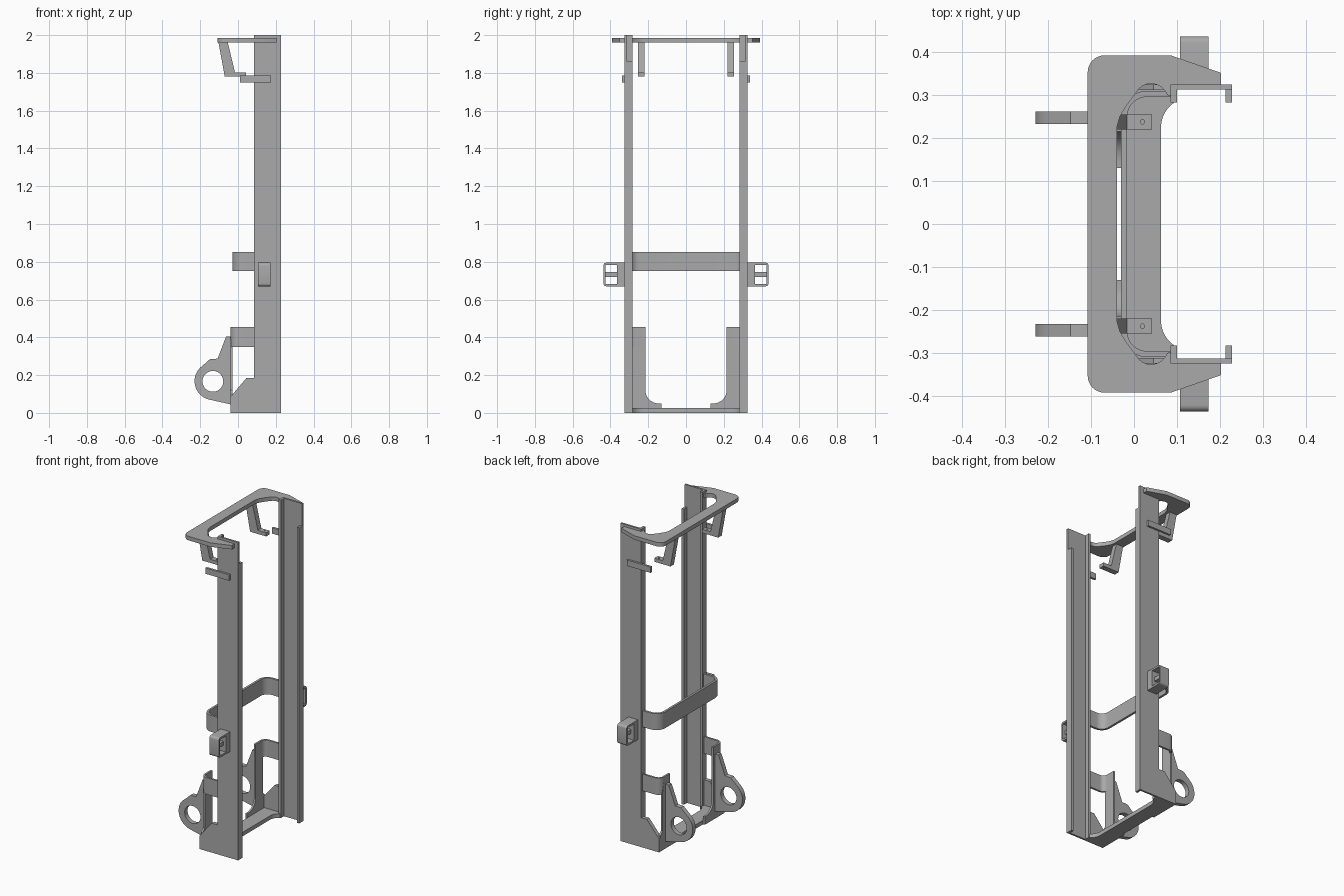
import bpy, bmesh
from math import cos, sin, radians, pi
from mathutils import Matrix

if "Cube" in bpy.data.objects:
    bpy.data.objects.remove(bpy.data.objects["Cube"], do_unlink=True)

grey = bpy.data.materials.new("steel_grey")
grey.use_nodes = True
COLOUR = (0.40, 0.40, 0.40, 1)
grey.diffuse_color = COLOUR
grey.node_tree.nodes["Principled BSDF"].inputs["Base Color"].default_value = COLOUR

# Columns map outline u, outline v and thickness w to world axes
AXES = {
    "x": Matrix(((0, 0, 1), (1, 0, 0), (0, 1, 0))),
    "y": Matrix(((1, 0, 0), (0, 0, 1), (0, 1, 0))),
    "z": Matrix.Identity(3),
}


def arc(cx, cy, r, a, b, n=8):
    return [(cx + r * cos(radians(a + (b - a) * i / n)),
             cy + r * sin(radians(a + (b - a) * i / n))) for i in range(n + 1)]


def rect(u0, v0, u1, v1):
    return [(u0, v0), (u1, v0), (u1, v1), (u0, v1)]


def both(half):
    """Close a +y half outline with its mirror image."""
    return half + [(x, -y) for x, y in reversed(half)]


def prism(name, axis, w0, w1, *loops, flip=False):
    """Extrude an outline, with further loops as holes, along an axis."""
    curve = bpy.data.curves.new(name, "CURVE")
    curve.dimensions = "2D"
    curve.fill_mode = "BOTH"
    curve.extrude = (w1 - w0) / 2
    for loop in loops:
        spline = curve.splines.new("POLY")
        spline.points.add(len(loop) - 1)
        for p, (u, v) in zip(spline.points, loop):
            p.co = (u, v, 0, 1)
        spline.use_cyclic_u = True
    temp = bpy.data.objects.new(name + "_outline", curve)
    mesh = bpy.data.meshes.new_from_object(temp)
    bpy.data.objects.remove(temp)
    bpy.data.curves.remove(curve)
    bm = bmesh.new()
    bm.from_mesh(mesh)
    bmesh.ops.translate(bm, verts=bm.verts, vec=(0, 0, (w0 + w1) / 2))
    bm.transform(AXES[axis].to_4x4())
    if flip:
        bm.transform(Matrix.Diagonal((1, -1, 1, 1)))
    bmesh.ops.remove_doubles(bm, verts=bm.verts, dist=0.0001)
    bmesh.ops.recalc_face_normals(bm, faces=bm.faces)
    bm.to_mesh(mesh)
    bm.free()
    mesh.name = name
    mesh.materials.clear()
    mesh.materials.append(grey)
    obj = bpy.data.objects.new(name, mesh)
    bpy.context.collection.objects.link(obj)
    bpy.context.view_layer.objects.active = obj
    obj.select_set(True)
    bpy.ops.object.shade_smooth_by_angle(angle=radians(25))
    obj.select_set(False)
    return obj


def pair(name, *args):
    """Matching parts on the front (-y) and back (+y) sides."""
    prism("back_" + name, *args)
    prism("front_" + name, *args, flip=True)


# Upright channel rails, the outer lip stopping short of the top
pair("rail", "z", 0, 1.86, [
    (0.085, 0.325), (0.085, 0.283), (0.1, 0.283), (0.1, 0.313),
    (0.213, 0.313), (0.213, 0.283), (0.228, 0.283), (0.228, 0.325)])
pair("rail_top", "z", 1.86, 2.0, [
    (0.085, 0.325), (0.085, 0.283), (0.1, 0.283), (0.1, 0.313),
    (0.228, 0.313), (0.228, 0.325)])

# Top collar plate
outer = [(0.203, 0.352), (0.085, 0.393)] + arc(-0.068, 0.353, 0.04, 90, 180)
inner = ([(-0.04, 0.225), (-0.033, 0.25), (-0.018, 0.275)]
         + arc(0.04, 0.287, 0.04, 155, 20) + [(0.086, 0.297), (0.1, 0.318), (0.203, 0.318)])
prism("top_collar", "z", 1.96, 1.985,
      outer + [(x, -y) for x, y in reversed(outer)]
      + [(x, -y) for x, y in reversed(inner)] + inner)

# Hooks hanging below the collar, each with a drilled foot
pair("hook_arm", "y", 0.22, 0.255, [
    (-0.104, 1.965), (-0.07, 1.78), (0.0, 1.78), (0.0, 1.803), (-0.016, 1.803), (-0.055, 1.965)])
pair("hook_foot", "z", 1.78, 1.803, rect(0.0, 0.22, 0.042, 0.255),
     arc(0.02, 0.238, 0.005, 0, 360, 12)[:-1])

# Side tabs near the top
pair("side_tab", "y", 0.324, 0.338, rect(0.01, 1.75, 0.175, 1.787))

# Middle strap wrapping round behind the rails
strap_out = [(0.087, 0.31)] + arc(0.03, 0.25, 0.06, 90, 180)
strap_in = arc(0.03, 0.25, 0.046, 180, 90) + [(0.087, 0.296)]
prism("middle_strap", "z", 0.75, 0.853,
      strap_out + [(x, -y) for x, y in reversed(strap_out)]
      + [(x, -y) for x, y in reversed(strap_in)] + strap_in)

# Square side loops with a centre pin
loop_outline = ([(0.324, 0.67)] + arc(0.422, 0.685, 0.015, -90, 0, 4)
                + arc(0.422, 0.78, 0.015, 0, 90, 4) + [(0.324, 0.795)])
pair("side_loop", "x", 0.107, 0.173, loop_outline, rect(0.366, 0.682, 0.426, 0.783))
pair("loop_pin", "x", 0.125, 0.155, rect(0.365, 0.72, 0.427, 0.745))

# Lower brackets: wrapped upper band, gusset and rear plate
pair("lower_band", "z", 0.35, 0.455,
     [(0.087, 0.313)] + arc(0.0, 0.273, 0.04, 90, 180) + [(-0.04, 0.215), (-0.028, 0.215)]
     + arc(0.0, 0.273, 0.028, 180, 90) + [(0.087, 0.301)])
pair("gusset", "y", 0.3, 0.325, [
    (-0.04, 0), (0.087, 0), (0.087, 0.185), (0.045, 0.185), (-0.04, 0.085)])
pair("rear_plate", "x", -0.04, -0.028,
     [(0.313, 0.0), (0.313, 0.1), (0.29, 0.12), (0.29, 0.36), (0.27, 0.455), (0.215, 0.455)]
     + arc(0.145, 0.12, 0.07, 0, -90) + [(0.13, 0.05), (0.13, 0.0)])

# Floor bar, flaring into the rails
prism("floor_bar", "z", 0, 0.025, both(
    [(-0.028, 0.32), (0.1, 0.32), (0.1, 0.295)]
    + arc(0.133, 0.225, 0.07, 125, 180)))

# Rounded lugs with eye holes
pair("lug", "y", 0.233, 0.262,
     [(-0.03, 0.405), (-0.063, 0.405), (-0.108, 0.287), (-0.148, 0.285)]
     + arc(-0.13, 0.168, 0.1, 125, 255, 16) + [(-0.03, 0.043)],
     arc(-0.133, 0.167, 0.055, 0, 360, 28)[:-1])
